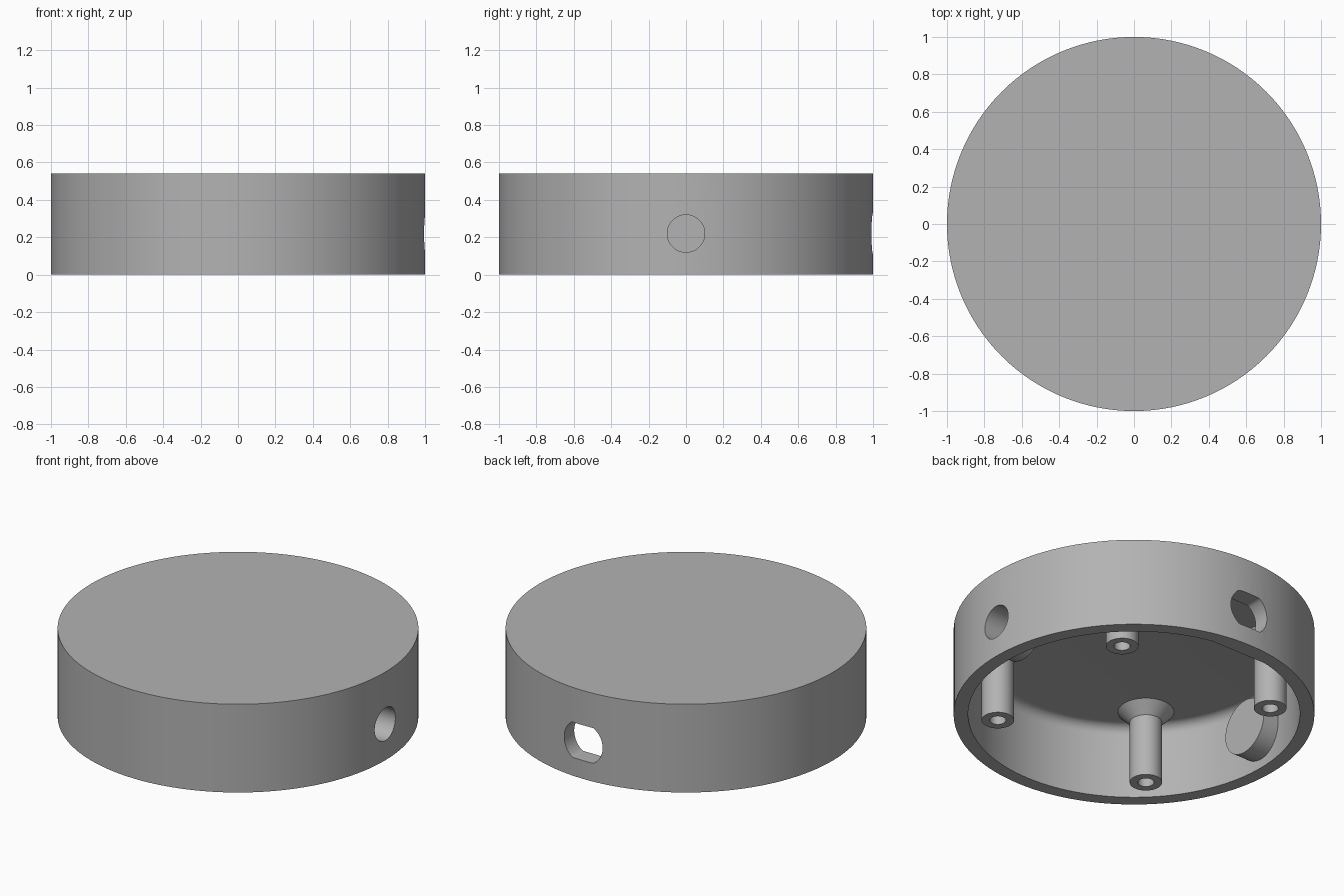
import bpy, bmesh
from math import sin, cos, pi, radians
from mathutils import Matrix

if "Cube" in bpy.data.objects:
    bpy.data.objects.remove(bpy.data.objects["Cube"])

HEIGHT, CEILING, INNER = 0.54, 0.45, 0.92
PORT_Z = 0.22

grey = bpy.data.materials.new("plain grey")
grey.use_nodes = True
colour = (0.45, 0.45, 0.45, 1)
grey.diffuse_color = colour
grey.node_tree.nodes["Principled BSDF"].inputs["Base Color"].default_value = colour


def finish(name, bm):
    bmesh.ops.recalc_face_normals(bm, faces=bm.faces)
    mesh = bpy.data.meshes.new(name)
    bm.to_mesh(mesh)
    bm.free()
    mesh.materials.append(grey)
    ob = bpy.data.objects.new(name, mesh)
    bpy.context.collection.objects.link(ob)
    return ob


def lathe(name, profile, steps):
    """Revolve (radius, z) points around z; both ends lie on the axis."""
    bm = bmesh.new()
    verts = [bm.verts.new((r, 0, z)) for r, z in profile]
    edges = [bm.edges.new(pair) for pair in zip(verts, verts[1:])]
    bmesh.ops.spin(bm, geom=verts + edges, cent=(0, 0, 0), axis=(0, 0, 1),
                   angle=2 * pi, steps=steps, use_duplicate=False)
    bmesh.ops.remove_doubles(bm, verts=bm.verts, dist=1e-4)
    return finish(name, bm)


def rod(name, radius, start, end, turn, flat=1.0):
    """Horizontal rod at port height; flat limits its half height."""
    bm = bmesh.new()
    steps = 64
    ring = []
    for i in range(steps):
        a = 2 * pi * (i + 0.5) / steps
        z = max(-flat, min(flat, radius * sin(a)))
        ring.append(bm.verts.new((start, radius * cos(a), PORT_Z + z)))
    face = bm.faces.new(ring)
    out = bmesh.ops.extrude_face_region(bm, geom=[face])["geom"]
    bmesh.ops.translate(bm, vec=(end - start, 0, 0),
                        verts=[v for v in out if isinstance(v, bmesh.types.BMVert)])
    bm.transform(Matrix.Rotation(turn, 4, "Z"))
    return finish(name, bm)


def combine(target, tool, operation):
    bpy.context.view_layer.objects.active = target
    mod = target.modifiers.new(operation, "BOOLEAN")
    mod.operation, mod.object, mod.solver = operation, tool, "EXACT"
    bpy.ops.object.modifier_apply(modifier=mod.name)
    bpy.data.objects.remove(tool)


def smooth(ob):
    bpy.ops.object.select_all(action="DESELECT")
    ob.select_set(True)
    bpy.context.view_layer.objects.active = ob
    bpy.ops.object.shade_smooth_by_angle(angle=radians(30))


# Round cap, open underneath, with a rounded inner corner
fillet = 0.06
corner = [(INNER - fillet + fillet * cos(a), CEILING - fillet + fillet * sin(a))
          for a in (i * pi / 16 for i in range(9))]
shell = lathe("shell", [(0, HEIGHT), (1, HEIGHT), (1, 0), (INNER, 0)]
              + corner + [(0, CEILING)], 128)

# Flat pad inside the back wall
bm = bmesh.new()
bmesh.ops.create_cube(bm, size=1)
bm.transform(Matrix.Translation((0, 0.92, 0.24)) @ Matrix.Diagonal((0.46, 0.05, 0.472, 1)))
combine(shell, finish("back_pad", bm), "UNION")

# Bosses and round ports on both sides
for turn in (0, pi):
    combine(shell, rod("port_boss", 0.165, 0.8, 0.95, turn), "UNION")
for turn in (0, pi):
    combine(shell, rod("port_cutter", 0.1, 0.7, 1.1, turn), "DIFFERENCE")

# Flat-sided port at the back
combine(shell, rod("back_port_cutter", 0.13, 0.7, 1.1, pi / 2, 0.108), "DIFFERENCE")
smooth(shell)

# Four screw posts with flared bases and blind holes
post_profile = [(0, 0.3), (0.045, 0.3), (0.045, 0), (0.09, 0), (0.09, CEILING - 0.068),
                (0.156, CEILING), (0.156, CEILING + 0.01), (0, CEILING + 0.01)]
for side, x in (("left", 0.536), ("right", -0.536)):
    for end, y in (("front", -0.536), ("back", 0.536)):
        post = lathe(f"{end}_{side}_post", post_profile, 48)
        post.location = (x, y, 0)
        smooth(post)
